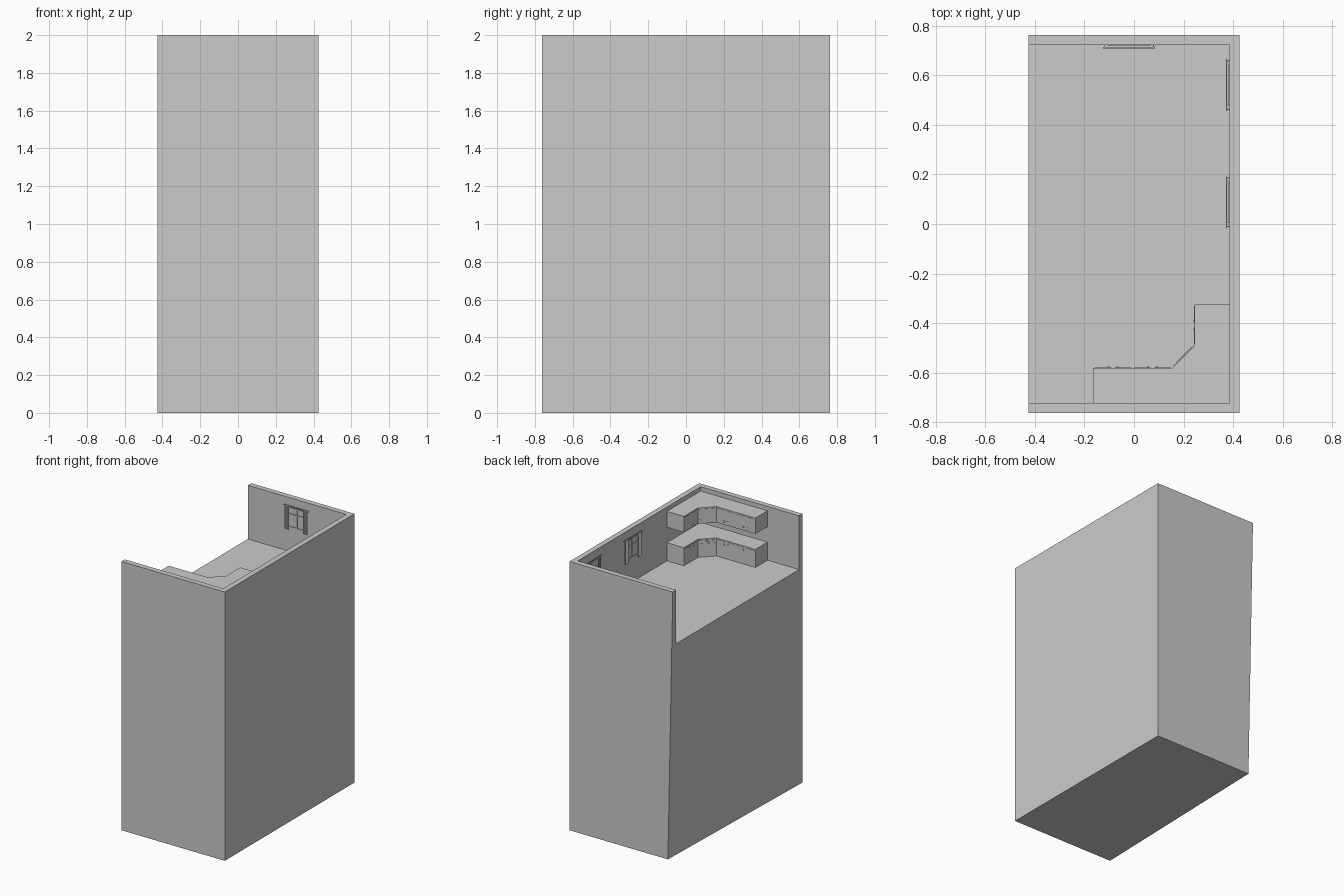
import bpy, bmesh, math
from mathutils import Matrix, Vector

if "Cube" in bpy.data.objects:
    bpy.data.objects.remove(bpy.data.objects["Cube"])

FLOOR = 1.6


def finish(name, bm):
    bmesh.ops.recalc_face_normals(bm, faces=bm.faces)
    me = bpy.data.meshes.new(name)
    bm.to_mesh(me)
    bm.free()
    ob = bpy.data.objects.new(name, me)
    bpy.context.collection.objects.link(ob)
    return ob


def frame(x, y, deg):
    # local x runs along the wall, local y points into the room
    return Matrix.Translation((x, y, 0)) @ Matrix.Rotation(math.radians(deg), 4, 'Z')


def box(name, fr, x0, x1, y0, y1, z0, z1):
    bm = bmesh.new()
    m = Matrix.Translation(((x0 + x1) / 2, (y0 + y1) / 2, (z0 + z1) / 2)) \
        @ Matrix.Diagonal((x1 - x0, y1 - y0, z1 - z0, 1))
    bmesh.ops.create_cube(bm, size=1, matrix=fr @ m)
    return finish(name, bm)


def prism(name, fr, pts, z0, z1):
    bm = bmesh.new()
    face = bm.faces.new([bm.verts.new(fr @ Vector((x, y, z0))) for x, y in pts])
    new = bmesh.ops.extrude_face_region(bm, geom=[face])['geom']
    if face.is_valid is False or len(bm.faces) < len(pts) + 2:
        bm.faces.new([v for v in bm.verts if abs(v.co.z - z0) < 1e-6][:len(pts)])
    bmesh.ops.translate(bm, vec=(0, 0, z1 - z0),
                        verts=[g for g in new if isinstance(g, bmesh.types.BMVert)])
    return finish(name, bm)


# Room block: solid base, sunken floor, walls on three sides, open on the left
def room():
    bm = bmesh.new()
    X, Y, xi, yi = 0.425, 0.7625, 0.385, 0.7225
    outer = [(-X, -Y), (X, -Y), (X, Y), (-X, Y)]
    inner = [(-X, -yi), (xi, -yi), (xi, yi), (-X, yi)]
    ring = lambda pts, z: [bm.verts.new((x, y, z)) for x, y in pts]
    b, t = ring(outer, 0), ring(outer, 2)
    it, fl = ring(inner, 2), ring(inner, FLOOR)
    b[3].co.x += 0.04          # the rear left corner leans inward at the foot
    bm.faces.new(b)
    bm.faces.new(fl)
    for i in range(3):
        bm.faces.new((b[i], b[i + 1], t[i + 1], t[i]))
        bm.faces.new((it[i], it[i + 1], fl[i + 1], fl[i]))
        bm.faces.new((t[i], t[i + 1], it[i + 1], it[i]))
    bm.faces.new((b[0], t[0], it[0], fl[0]))
    bm.faces.new((b[3], t[3], it[3], fl[3]))
    bm.faces.new((b[0], fl[0], fl[3], b[3]))
    finish("room_block", bm)


room()

# Corner kitchen cabinets, one row on the floor and one on the wall
plan = [(-0.165, -0.722), (0.385, -0.722), (0.385, -0.325), (0.245, -0.325),
        (0.245, -0.49), (0.155, -0.58), (-0.165, -0.58)]
runs = [(frame(-0.165, -0.58, 0), 0.32, 4), (frame(0.155, -0.58, 45), 0.127, 1),
        (frame(0.245, -0.49, 90), 0.165, 2)]
for row, z0, z1 in (("lower", FLOOR, 1.735), ("upper", 1.85, 1.968)):
    prism(row + "_cabinet", Matrix.Identity(4), plan, z0, z1)
    for fr, length, n in runs:
        w = length / n
        for i in range(n):
            a, c = i * w + 0.006, (i + 1) * w - 0.006
            drawer = row == "lower" and n == 1
            top = z1 - (0.035 if drawer else 0.01)
            box(row + "_door", fr, a, c, -0.001, 0.002, z0 + 0.012, top)
            # Handles sit on the meeting edges of each pair of doors
            hx = c - 0.012 if i % 2 == 0 else a + 0.012
            hz = top - 0.02 if row == "lower" else z0 + 0.025
            box(row + "_handle", fr, hx - 0.004, hx + 0.004, 0.001, 0.005,
                hz - 0.006, hz + 0.006)
            if drawer:
                box("drawer_front", fr, a, c, -0.001, 0.002, top + 0.005, z1 - 0.008)
                box("drawer_handle", fr, a + 0.02, c - 0.02, 0.001, 0.006,
                    top + 0.012, top + 0.017)

# Windows with curtains hung from a rod
for fr in (frame(-0.02, 0.7225, 180), frame(0.385, 0.56, 90), frame(0.385, 0.0875, 90)):
    z0, z1 = 1.785, 1.925
    for x in (-0.08, 0, 0.08):
        box("window_upright", fr, x - 0.004, x + 0.004, -0.001, 0.005, z0, z1)
    for z in (z0, z0 + 0.095, z1):
        box("window_bar", fr, -0.084, 0.084, -0.001, 0.005, z - 0.004, z + 0.004)
    for s in (-1, 1):
        # Pleated curtain: zigzag front with the same zigzag set back
        edge = [(s * (0.094 - 0.006 * k), 0.013 - 0.003 * (k % 2)) for k in range(7)]
        pts = edge + [(x, y - 0.002) for x, y in reversed(edge)]
        prism("curtain", fr, pts, 1.765, 1.94)
    box("curtain_rod", fr, -0.105, 0.105, 0.009, 0.014, 1.94, 1.946)
    for x in (-0.098, 0.098):
        box("rod_bracket", fr, x - 0.002, x + 0.002, -0.001, 0.012, 1.938, 1.944)
